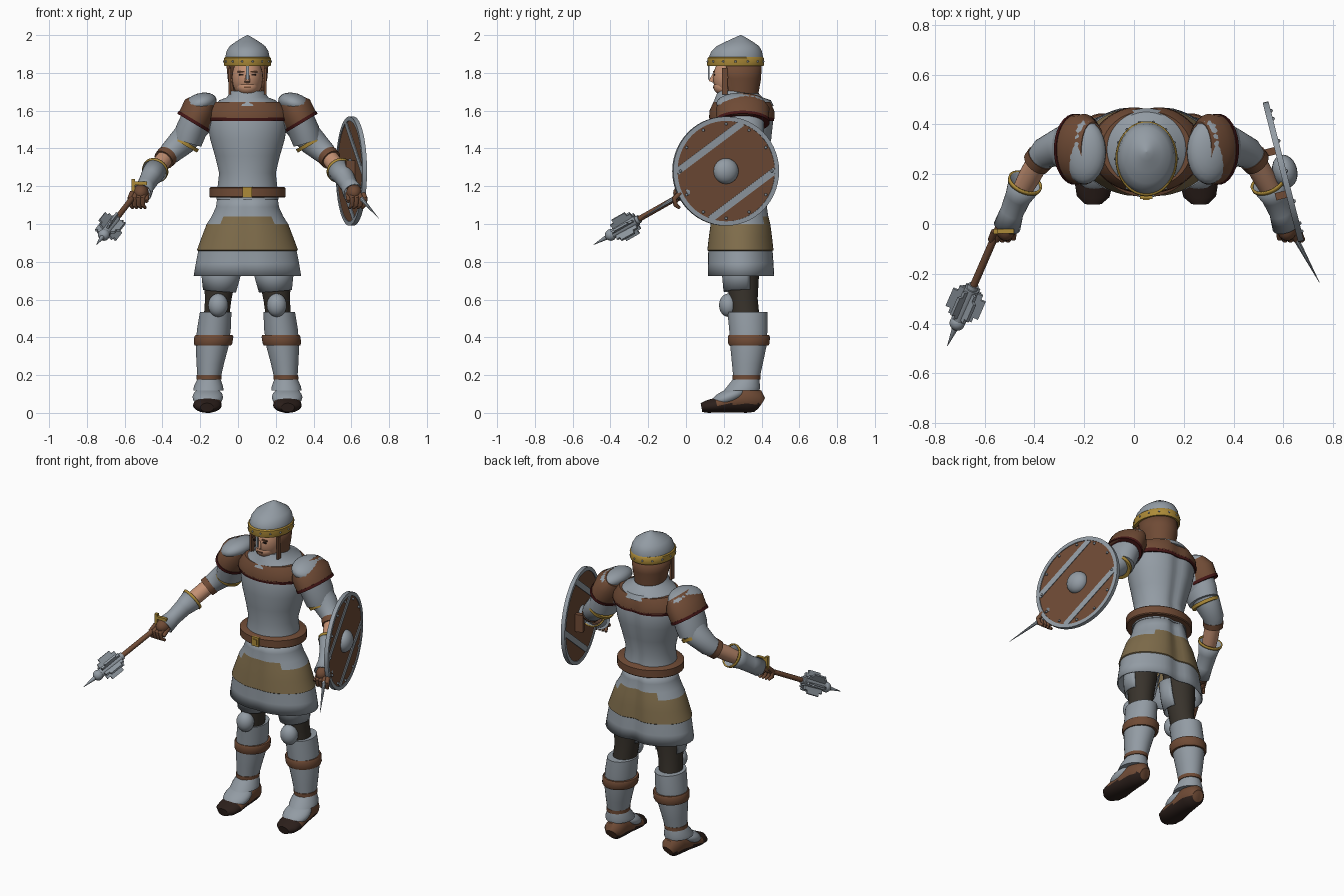
import bpy, bmesh, math
from mathutils import Vector, Matrix

cube = bpy.data.objects.get("Cube")
if cube:
    bpy.data.objects.remove(cube)

C = 0.05          # body centre line
Z = Vector((0, 0, 1))
made = []


def material(name, r, g, b):
    m = bpy.data.materials.new(name)
    m.use_nodes = True
    m.diffuse_color = (r, g, b, 1)
    m.node_tree.nodes["Principled BSDF"].inputs["Base Color"].default_value = (r, g, b, 1)
    return m


steel = material("steel", 0.29, 0.33, 0.37)
leather = material("brown leather", 0.16, 0.07, 0.036)
tan = material("tan cloth", 0.21, 0.15, 0.07)
brass = material("brass", 0.42, 0.26, 0.04)
skin = material("skin", 0.55, 0.28, 0.17)
cloth = material("dark cloth", 0.04, 0.033, 0.025)
red = material("dark red trim", 0.06, 0.008, 0.008)
sole = material("dark sole", 0.025, 0.014, 0.011)


def finish(name, bm, mats, paint=None, keep=None, thick=0):
    if keep:
        bad = [f for f in bm.faces if not keep(f.calc_center_median())]
        bmesh.ops.delete(bm, geom=bad, context='FACES')
    bmesh.ops.recalc_face_normals(bm, faces=bm.faces)
    for f in bm.faces:
        f.smooth = True
        if paint:
            f.material_index = paint(f.calc_center_median())
    me = bpy.data.meshes.new(name)
    bm.to_mesh(me)
    bm.free()
    ob = bpy.data.objects.new(name, me)
    bpy.context.collection.objects.link(ob)
    for m in mats if isinstance(mats, tuple) else (mats,):
        me.materials.append(m)
    if thick:
        mod = ob.modifiers.new("thickness", 'SOLIDIFY')
        mod.thickness = thick
    made.append(ob)
    return ob


def sweep(name, pts, mats, axis=None, n=28, caps=True, groove=(0, 0), **kw):
    """Elliptical rings (x, y, z, side radius, depth radius) joined along a path."""
    bm, rings = bmesh.new(), []
    P = [Vector(p[:3]) for p in pts]
    for i, p in enumerate(pts):
        t = axis or (P[min(i + 1, len(P) - 1)] - P[max(i - 1, 0)]).normalized()
        ref = Vector((0, 1, 0)) if abs(t.y) < 0.9 else Z
        u = (ref - t * ref.dot(t)).normalized()
        v = t.cross(u)
        ring = []
        for k in range(n):
            a = math.tau * (k + 0.5) / n
            c, s = math.cos(a), math.sin(a)
            dent = 1 - groove[s > 0] * math.exp(-(c / 0.2) ** 2)
            ring.append(bm.verts.new(P[i] + v * c * p[3] + u * s * p[4] * dent))
        rings.append(ring)
    for a, b in zip(rings, rings[1:]):
        for k in range(n):
            bm.faces.new((a[k], a[(k + 1) % n], b[(k + 1) % n], b[k]))
    if caps:
        bm.faces.new(rings[0])
        bm.faces.new(rings[-1])
    return finish(name, bm, mats, **kw)


def rod(name, a, b, r0, r1, mat, **kw):
    return sweep(name, [(*a, r0, r0), (*b, r1, r1)], mat, **kw)


def ball(name, loc, size, mat, rot=None, seg=24, **kw):
    bm = bmesh.new()
    M = Matrix.Translation(loc) @ (rot or Matrix()) @ Matrix.Diagonal((*size, 1))
    bmesh.ops.create_uvsphere(bm, u_segments=seg, v_segments=seg // 2, radius=1, matrix=M)
    return finish(name, bm, mat, **kw)


def box(name, M, size, mat):
    bm = bmesh.new()
    bmesh.ops.create_cube(bm, size=1, matrix=M @ Matrix.Diagonal((*size, 1)))
    return finish(name, bm, mat)


def upright(name, rows, mats, **kw):
    """Horizontal rings on the centre line from (z, y, half width, half depth)."""
    return sweep(name, [(C, y, z, rx, ry) for z, y, rx, ry in rows], mats, axis=Z, n=56, **kw)


T = Matrix.Translation

# Torso, mantle, collar and belt
upright("breastplate", [(1.13, .285, .165, .148), (1.2, .285, .158, .14), (1.27, .285, .15, .135),
        (1.36, .29, .172, .15), (1.45, .295, .198, .165), (1.54, .3, .212, .17),
        (1.62, .3, .19, .15)], steel, groove=(0, .1))
upright("mantle_trim", [(1.545, .3, .222, .174), (1.565, .3, .228, .178)], red, groove=(0, .08))
upright("mantle", [(1.56, .3, .226, .178), (1.6, .3, .222, .176), (1.645, .3, .18, .155)],
        leather, groove=(0, .08))
upright("collar", [(1.625, .3, .175, .165), (1.655, .3, .15, .15), (1.67, .28, .11, .125),
        (1.705, .27, .088, .1)], steel)
upright("belt", [(1.14, .285, .197, .172), (1.145, .285, .202, .177), (1.19, .285, .202, .177),
        (1.196, .285, .195, .17)], leather)
box("buckle", T((C, .107, 1.168)), (.05, .012, .058), brass)
box("buckle_plate", T((C, .1, 1.168)), (.026, .008, .032), brass)

# Skirt with a tan band whose upper edge steps up at the middle
upright("skirt", [(1.14, .287, .16, .145), (1.09, .287, .167, .15), (1.04, .288, .19, .157),
        (1.0, .29, .216, .166), (.93, .29, .243, .176), (.862, .29, .268, .184),
        (.858, .29, .261, .179), (.79, .292, .274, .182), (.725, .293, .285, .185)],
        (steel, tan), groove=(.05, .14), caps=False, thick=.008,
        paint=lambda c: int(.86 < c.z < (1.04 if abs(c.x - C) < .13 else 1.0)))

# Head, face and coif
ball("head", (C, .25, 1.775), (.083, .108, .115), skin)
ball("jaw", (C, .205, 1.725), (.058, .06, .045), skin)
upright("neck", [(1.6, .29, .07, .075), (1.76, .27, .066, .07)], skin)
upright("coif", [(1.64, .29, .088, .098), (1.7, .285, .092, .1), (1.77, .28, .105, .118),
        (1.85, .27, .112, .13)], leather, caps=False, thick=.006, keep=lambda c: c.y > .215)
rod("nose", (C, .15, 1.795), (C, .134, 1.752), .008, .015, skin)
box("mouth", T((C, .146, 1.724)), (.036, .008, .007), leather)
for s in (-1, 1):
    box("eye", T((C + s * .033, .15, 1.79)), (.024, .009, .009), sole)
    box("eyebrow", T((C + s * .034, .147, 1.806)), (.036, .009, .008), leather)
    box("cheek_strap", T((C + s * .094, .205, 1.755)), (.012, .03, .14), leather)

# Pointed helmet with riveted brass band and nose guard
upright("helmet", [(1.85, .263, .118, .144), (1.885, .265, .117, .143), (1.915, .268, .111, .134),
        (1.942, .275, .094, .112), (1.965, .282, .062, .072), (1.985, .287, .03, .034),
        (2.0, .29, .002, .002)], steel)
upright("helmet_band", [(1.836, .262, .122, .148), (1.842, .262, .125, .151),
        (1.878, .263, .124, .15), (1.884, .264, .118, .144)], brass)
for k in range(14):
    a = math.tau * k / 14
    ball("band_rivet", (C + .125 * math.cos(a), .262 + .151 * math.sin(a), 1.86),
         (.006,) * 3, steel, seg=8)
box("nose_guard", T((C, .12, 1.805)), (.016, .008, .08), steel)

for s in (-1, 1):
    def side(*rows):
        return [(C + s * r[0], *r[1:]) for r in rows]

    def at(x, y, z):
        return Vector((C + s * x, y, z))

    # Shoulder armour
    tilt = Matrix.Rotation(s * .3, 4, 'Y')
    ball("shoulder_dome", at(.25, .29, 1.637), (.09, .13, .055), steel, tilt)
    sweep("shoulder_leather", side((.215, .3, 1.655, .06, .11), (.25, .3, 1.61, .095, .142),
          (.285, .3, 1.54, .093, .14)), leather)
    sweep("shoulder_trim", side((.28, .3, 1.55, .097, .143), (.289, .3, 1.535, .097, .143)), red)
    # Arm
    sweep("sleeve", side((.22, .3, 1.6, .09, .1), (.29, .305, 1.5, .076, .088),
          (.345, .31, 1.435, .074, .078), (.41, .285, 1.375, .06, .062),
          (.44, .25, 1.345, .05, .052)), steel)
    sweep("upper_arm_plate", side((.275, .3, 1.55, .08, .115), (.3, .305, 1.49, .083, .11),
          (.318, .308, 1.435, .078, .098)), steel)
    sweep("arm_strap", side((.325, .308, 1.435, .08, .088), (.335, .308, 1.418, .079, .086)), brass)
    sweep("elbow_strap", side((.425, .267, 1.36, .058, .06), (.443, .245, 1.34, .056, .058)), leather)
    sweep("forearm", side((.42, .28, 1.37, .045, .045), (.47, .19, 1.305, .045, .045),
          (.54, .06, 1.21, .032, .032)), skin)
    sweep("gauntlet_cuff", side((.488, .165, 1.285, .068, .07), (.515, .11, 1.245, .052, .055),
          (.54, .05, 1.2, .046, .05), (.56, -.01, 1.165, .055, .055)), steel, caps=False, thick=.006)
    sweep("cuff_rim", side((.486, .17, 1.288, .071, .073), (.491, .158, 1.28, .07, .072)),
          brass, caps=False, thick=.008)
    # Gloved hand
    ball("glove", at(.565, -.01, 1.165), (.042, .058, .045), leather)
    for k in range(4):
        x = .545 + k * .022
        sweep("finger", side((x, -.03, 1.165, .014, .014), (x + .012, -.062, 1.135, .014, .014),
              (x + .008, -.055, 1.1, .012, .012), (x - .004, -.035, 1.085, .008, .008)), leather, n=10)
    rod("thumb", at(.535, -.01, 1.16), at(.535, -.06, 1.12), .017, .011, leather, n=10)

    # Leg
    sweep("trouser", side((.135, .3, .95, .095, .1), (.145, .3, .75, .09, .088),
          (.155, .305, .6, .07, .075), (.17, .32, .45, .065, .075)), cloth)
    sweep("thigh_plate", side((.13, .29, .82, .11, .1), (.142, .288, .72, .103, .097),
          (.148, .29, .645, .088, .092)), steel, caps=False, thick=.006, keep=lambda c: c.y < .335)
    ball("knee_cop", at(.155, .225, .57), (.053, .05, .062), steel)
    sweep("greave", side((.168, .325, .535, .084, .106), (.178, .33, .44, .09, .102),
          (.187, .33, .35, .087, .096), (.197, .325, .26, .073, .082),
          (.203, .32, .185, .062, .07)), steel, axis=Z)
    sweep("greave_strap", side((.177, .333, .412, .099, .107), (.178, .333, .403, .104, .112),
          (.182, .333, .367, .102, .11), (.183, .333, .357, .097, .105)), leather, axis=Z)
    sweep("ankle_strap", side((.203, .32, .2, .066, .074), (.204, .32, .178, .066, .074)),
          leather, axis=Z)
    sweep("ankle_guard", side((.204, .318, .178, .062, .07), (.206, .305, .14, .078, .088),
          (.207, .295, .118, .08, .095)), steel, axis=Z)
    # Shoe and instep plate
    sweep("shoe", side((.2, .398, .05, .035, .035), (.202, .38, .062, .054, .06),
          (.204, .32, .075, .062, .075), (.208, .24, .06, .068, .06), (.212, .16, .04, .076, .04),
          (.214, .11, .033, .066, .033), (.214, .082, .028, .035, .024)), (leather, sole),
          paint=lambda c: int(c.z < .045 or c.y < .15))
    ball("instep_plate", at(.21, .225, .083), (.081, .1, .042), steel,
         Matrix.Rotation(.38, 4, 'X'), keep=lambda c: c.z > .045)

# Flanged mace in the right hand
a, b = Vector((-.55, -.03, 1.15)), Vector((-.75, -.49, .89))


def on(t):
    return a.lerp(b, t)


rod("mace_shaft", on(-.16), on(.6), .015, .015, leather, n=14)
rod("mace_socket", on(.47), on(.5), .022, .022, steel, n=14)
rod("mace_core", on(.5), on(.77), .03, .026, steel, n=14)
ball("mace_ball", on(.8), (.031,) * 3, steel)
rod("mace_spike", on(.83), on(1), .014, .001, steel, n=10)
turn = (b - a).to_track_quat('Z', 'Y').to_matrix().to_4x4()
for k in range(6):
    spin = T(on(.63)) @ turn @ Matrix.Rotation(math.tau * k / 6, 4, 'Z')
    box("mace_flange", spin @ T((.046, 0, 0)), (.05, .012, .085), steel)
    box("flange_foot", spin @ T((.036, 0, 0)), (.03, .012, .13), steel)
box("mace_guard", T((-.555, -.03, 1.195)), (.018, .02, .085), brass)
box("mace_guard_bar", T((-.52, -.03, 1.215)), (.075, .018, .018), brass)

# Dagger in the left hand
rod("dagger_grip", (.58, .06, 1.21), (.635, -.03, 1.155), .014, .014, leather, n=12)
rod("dagger_blade", (.635, -.03, 1.155), (.745, -.235, 1.03), .014, .001, steel, n=8)

# Round shield facing outward
S = T((.6, .21, 1.28)) @ Matrix.Rotation(math.radians(14.3), 4, 'Z')


def disc(name, r, depth, mat, hollow=None):
    bm = bmesh.new()
    prof = [(hollow or 0, -depth / 2), (r, -depth / 2), (r, depth / 2), (hollow or 0, depth / 2)]
    vs = [bm.verts.new((x, y, 0)) for y, x in prof]
    es = [bm.edges.new((vs[i], vs[i + 1])) for i in range(3)]
    if hollow:
        es.append(bm.edges.new((vs[3], vs[0])))
    bmesh.ops.spin(bm, geom=vs + es, cent=(0, 0, 0), axis=(1, 0, 0), angle=math.tau, steps=56)
    bmesh.ops.remove_doubles(bm, verts=bm.verts, dist=.0001)
    bm.transform(S)
    return finish(name, bm, mat)


disc("shield_board", .275, .014, leather)
disc("shield_rim", .289, .024, steel, .266)
ball("shield_boss", S @ Vector((.006, 0, 0)), (.05, .068, .068), steel,
     Matrix.Rotation(math.radians(14.3), 4, 'Z'))
slant = S @ Matrix.Rotation(math.radians(36), 4, 'X')
for s in (-1, 1):
    box("shield_stripe", slant @ T((0, 0, s * .155)), (.022, .44, .036), steel)
    box("arm_loop", S @ T((-.03, s * .09, 0)), (.05, .03, .11), leather)
for k in range(12):
    spot = S @ Matrix.Rotation(math.tau * k / 12, 4, 'X') @ Vector((.012, .25, 0))
    ball("shield_rivet", spot, (.008,) * 3, steel, seg=8)

# Smooth shading that keeps hard edges
bpy.ops.object.select_all(action='DESELECT')
for ob in made:
    ob.select_set(True)
bpy.context.view_layer.objects.active = made[0]
bpy.ops.object.shade_smooth_by_angle(angle=math.radians(42))
